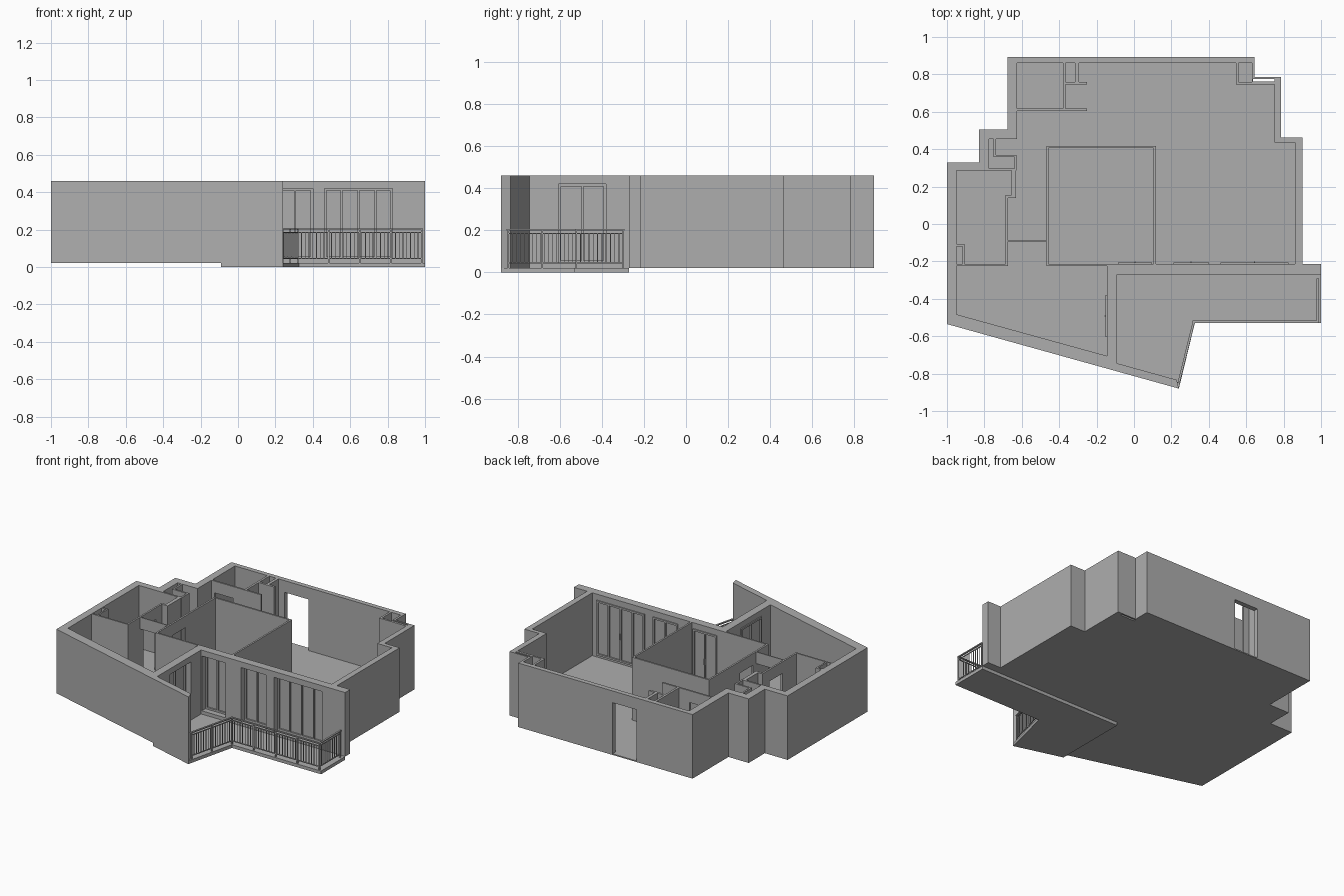
import bpy, bmesh, math
from mathutils import Vector, Matrix

if "Cube" in bpy.data.objects:
    bpy.data.objects.remove(bpy.data.objects["Cube"])

mat = bpy.data.materials.new("plaster grey")
mat.diffuse_color = (0.42, 0.42, 0.42, 1)
mat.use_nodes = True
mat.node_tree.nodes["Principled BSDF"].inputs["Base Color"].default_value = mat.diffuse_color
BASE, FLOOR, TOP, DOOR = 0.022, 0.03, 0.46, 0.38


def finish(name, bm):
    bmesh.ops.recalc_face_normals(bm, faces=bm.faces)
    me = bpy.data.meshes.new(name)
    bm.to_mesh(me)
    bm.free()
    me.materials.append(mat)
    ob = bpy.data.objects.new(name, me)
    bpy.context.collection.objects.link(ob)
    return ob


def prism(name, pts, z0, z1):
    bm = bmesh.new()
    face = bm.faces.new([bm.verts.new((x, y, z0)) for x, y in pts])
    ext = bmesh.ops.extrude_face_region(bm, geom=[face])["geom"]
    bmesh.ops.translate(bm, vec=(0, 0, z1 - z0),
                        verts=[g for g in ext if isinstance(g, bmesh.types.BMVert)])
    return finish(name, bm)


def add_box(bm, x0, x1, y0, y1, z0, z1):
    m = Matrix.Translation(((x0 + x1) / 2, (y0 + y1) / 2, (z0 + z1) / 2))
    m = m @ Matrix.Diagonal((x1 - x0, y1 - y0, z1 - z0, 1))
    bmesh.ops.create_cube(bm, size=1, matrix=m)


def boxes(name, items):
    bm = bmesh.new()
    for b in items:
        add_box(bm, *b)
    return finish(name, bm)


def rect(x0, x1, y0, y1):
    return [(x0, y0), (x1, y0), (x1, y1), (x0, y1)]


def cut(ob, pts, z0, z1):
    cutter = prism("cutter", pts, z0, z1)
    cutter.hide_render = True
    mod = ob.modifiers.new("cut", 'BOOLEAN')
    mod.operation, mod.solver, mod.object = 'DIFFERENCE', 'EXACT', cutter
    dg = bpy.context.evaluated_depsgraph_get()
    me = bpy.data.meshes.new_from_object(ob.evaluated_get(dg))
    ob.modifiers.clear()
    ob.data = me
    bpy.data.objects.remove(cutter)


# outer walls and floor, carved from one solid
outline = [(-1, -.535), (.24, -.88), (.228, -.833), (-.09, -.745), (-.09, -.27),
           (1, -.27), (1, -.215), (.9, -.215), (.9, .463), (.787, .463), (.787, .785),
           (.645, .785), (.645, .893), (-.675, .893), (-.675, .505), (-.828, .505),
           (-.828, .33), (-1, .33)]
shell = prism("outer_walls_and_floor", outline, BASE, TOP)
main_rooms = [(-.95, -.215), (.86, -.215), (.86, .435), (.75, .435), (.75, .747),
              (.545, .747), (.545, .86), (-.625, .86), (-.625, .455), (-.775, .455),
              (-.775, .285), (-.95, .285)]
front_room = [(-.95, -.225), (-.95, -.483), (-.145, -.705), (-.145, -.225)]
cut(shell, main_rooms, FLOOR, 1)
cut(shell, front_room, FLOOR, 1)
cut(shell, rect(-.675, -.468, -.24, -.2), FLOOR, 1)       # hall passage
cut(shell, rect(.56, .63, .76, .86), FLOOR, 1)            # corner shaft
cut(shell, rect(.637, .75, .763, .775), -1, 1)            # open slot
cut(shell, rect(-.25, -.07, .84, .95), FLOOR, DOOR)       # entrance door

# window openings
SILL, HEAD = 0.045, 0.42
front_windows = [(-.085, .095, 2), (.21, .40, 2), (.462, .825, 4)]
for a, b, n in front_windows:
    cut(shell, rect(a, b, -.3, -.2), SILL, HEAD)
cut(shell, rect(-.2, -.05, -.605, -.38), SILL, HEAD)


# framed windows with solid panes and a handle
def window(name, a, b, n, d0, d1, along_y=False):
    t, mid = .012, (d0 + d1) / 2
    parts = [(a, a + t, d0, d1, SILL, HEAD), (b - t, b, d0, d1, SILL, HEAD),
             (a + t, b - t, d0, d1, SILL, SILL + t), (a + t, b - t, d0, d1, HEAD - t, HEAD)]
    for i in range(1, n):
        c = a + (b - a) * i / n
        parts.append((c - .005, c + .005, d0, d1, SILL + t, HEAD - t))
    parts.append((a + t, b - t, mid - .002, mid + .002, SILL + t, HEAD - t))
    c = (a + b) / 2
    h0, h1 = (d0 - .006, d0) if along_y else (d1, d1 + .006)
    parts.append((c - .003, c + .003, h0, h1, .2, .24))
    if along_y:
        parts = [(p[2], p[3], p[0], p[1], p[4], p[5]) for p in parts]
    boxes(name, parts)


for i, (a, b, n) in enumerate(front_windows):
    window(f"front_window_{i + 1}", a, b, n, -.232, -.207)
window("side_window", -.605, -.38, 2, -.153, -.128, True)


# interior partitions; doorways leave a lintel above
def partitions(name, rects):
    boxes(name, [(*r, FLOOR, TOP) for r in rects])


def door_wall(name, r, a, b, along_y):
    ob = prism(name, rect(*r), FLOOR, TOP)
    x0, x1, y0, y1 = r
    hole = rect(x0 - .02, x1 + .02, a, b) if along_y else rect(a, b, y0 - .02, y1 + .02)
    cut(ob, hole, 0, DOOR)


door_wall("central_room_left_wall", (-.468, -.456, -.225, .418), -.055, .085, True)
partitions("central_room_walls", [(-.456, .117, .406, .418), (.105, .117, -.215, .406)])
door_wall("bedroom_wall", (-.687, -.675, -.225, .14), -.06, .08, True)
door_wall("back_room_wall", (-.625, -.25, .605, .617), -.60, -.46, False)
boxes("hall_lintel", [(-.675, -.468, -.094, -.087, DOOR, TOP)])
partitions("back_closet_walls", [(-.38, -.365, .617, .86), (-.365, -.25, .745, .76),
                                 (-.315, -.295, .76, .86)])
partitions("bath_walls", [(-.75, -.738, .37, .455), (-.75, -.628, .358, .37),
                          (-.64, -.628, .297, .358), (-.775, -.628, .285, .297),
                          (-.655, -.63, .155, .285), (-.687, -.63, .14, .155)])
partitions("bedroom_shaft", [(-.917, -.907, -.215, -.12), (-.95, -.907, -.12, -.107)])

# balcony slab
prism("balcony_slab", [(-.09, -.27), (1, -.27), (1, -.53), (.325, -.53),
                       (.24, -.88), (-.09, -.788)], 0, BASE)

# balcony railing: rails, balusters and posts along a bent path
path = [Vector(p) for p in ((.24, -.845), (.32, -.522), (.982, -.522), (.982, -.298))]
bm = bmesh.new()


def bar(p, q, z0, z1, w):
    d, c = q - p, (p + q) / 2
    m = Matrix.Translation((c.x, c.y, (z0 + z1) / 2))
    m = m @ Matrix.Rotation(math.atan2(d.y, d.x), 4, 'Z')
    bmesh.ops.create_cube(bm, size=1, matrix=m @ Matrix.Diagonal((d.length + w, w, z1 - z0, 1)))


def upright(p, z0, z1, w):
    add_box(bm, p.x - w / 2, p.x + w / 2, p.y - w / 2, p.y + w / 2, z0, z1)


for p, q, bays in zip(path, path[1:], (2, 4, 1)):
    bar(p, q, .2, .207, .012)
    bar(p, q, .183, .188, .006)
    bar(p, q, .042, .048, .006)
    n = round((q - p).length / .02)
    for i in range(1, n):
        upright(p.lerp(q, i / n), .048, .183, .004)
    for i in range(bays + 1):
        upright(p.lerp(q, i / bays), BASE, .2, .008)
finish("balcony_railing", bm)
